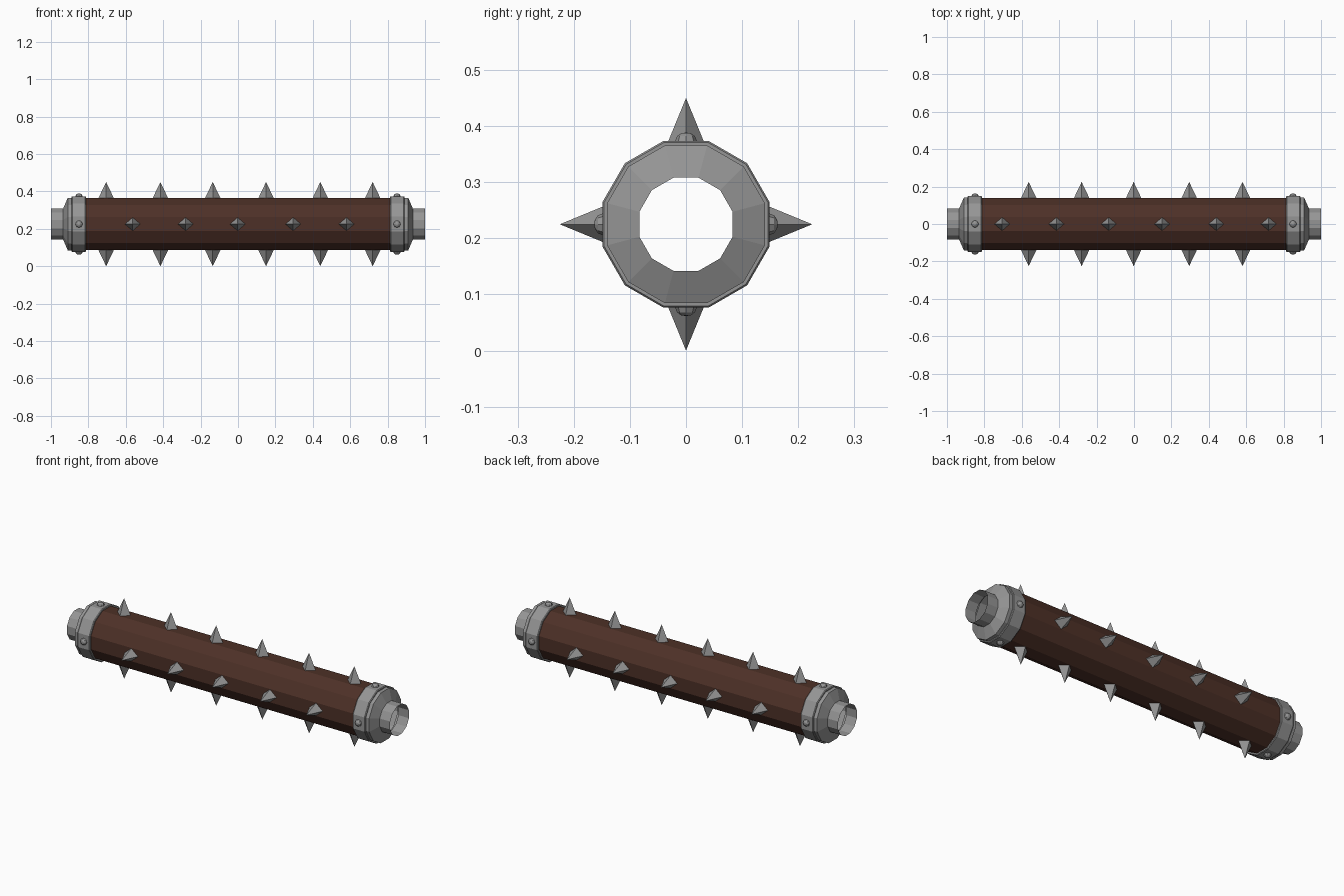
import bpy, math
from mathutils import Matrix, Vector

if "Cube" in bpy.data.objects:
    bpy.data.objects.remove(bpy.data.objects["Cube"])

CZ = 0.225      # axis height
N = 12          # sides of the log


def material(name, rgb):
    m = bpy.data.materials.new(name)
    m.diffuse_color = (*rgb, 1)
    m.use_nodes = True
    m.node_tree.nodes["Principled BSDF"].inputs["Base Color"].default_value = m.diffuse_color
    return m


WOOD = material("dark brown wood", (0.075, 0.03, 0.02))
IRON = material("grey iron", (0.30, 0.30, 0.30))


def make(name, verts, faces, mat):
    me = bpy.data.meshes.new(name)
    me.from_pydata(verts, [], faces)
    me.materials.append(mat)
    ob = bpy.data.objects.new(name, me)
    bpy.context.collection.objects.link(ob)
    return ob


def lathe_x(name, profile, mat, mirror=False):
    """Revolve (x, radius) points around the log axis, flats facing up."""
    s = -1 if mirror else 1
    verts = []
    for x, r in profile:
        for i in range(N):
            a = s * math.tau * (i + 0.5) / N
            verts.append((s * x, r * math.cos(a), CZ + r * math.sin(a)))
    faces = [(k * N + i, (k + 1) * N + i, (k + 1) * N + (i + 1) % N, k * N + (i + 1) % N)
             for k in range(len(profile) - 1) for i in range(N)]
    # order gives inward normals for +x profiles, so flip
    return make(name, verts, [f[::-1] for f in faces], mat)


def radial(name, x, turn, base, rings, sides, rx, ry, mat):
    """Pointed part standing out from the axis; rings = (scale, height), last = tip."""
    rot = Matrix.Rotation(turn, 4, 'X')
    org = Vector((x, 0, CZ))
    verts = []
    for sc, h in rings[:-1]:
        for i in range(sides):
            a = math.tau * i / sides
            p = Vector((rx * sc * math.cos(a), ry * sc * math.sin(a), base + h))
            verts.append(org + rot @ p)
    verts.append(org + rot @ Vector((0, 0, base + rings[-1][1])))
    tip, faces = len(verts) - 1, []
    for k in range(len(rings) - 2):
        for i in range(sides):
            j = (i + 1) % sides
            faces.append((k * sides + i, k * sides + j, (k + 1) * sides + j, (k + 1) * sides + i))
    last = (len(rings) - 2) * sides
    faces += [(last + i, last + (i + 1) % sides, tip) for i in range(sides)]
    return make(name, verts, faces, mat)


# wooden log, hollow
lathe_x("log", [(-0.83, 0.1435), (0.83, 0.1435)], WOOD)

# iron end caps: band, shoulder, bevel and open axle sleeve
cap = [(0.813, 0.143), (0.813, 0.151), (0.817, 0.154), (0.886, 0.154), (0.89, 0.151),
       (0.89, 0.1455), (0.91, 0.1455), (0.935, 0.086), (1.0, 0.086)]
for mirror, side in ((False, "right"), (True, "left")):
    lathe_x(side + "_end_cap", cap, IRON, mirror)
    for q in range(4):
        radial(f"{side}_rivet_{q}", -0.85 if mirror else 0.85, q * math.pi / 2, 0.147,
               [(1, 0), (0.8, 0.010), (0.4, 0.0155), (0, 0.0165)], 8, 0.02, 0.02, IRON)

# spikes: six along top and bottom, five along front and back
SIX = [-0.705, -0.415, -0.135, 0.15, 0.44, 0.72]
FIVE = [-0.563, -0.28, -0.002, 0.295, 0.58]
for q in range(4):
    for n, x in enumerate(FIVE if q % 2 else SIX):
        radial(f"spike_{q}_{n}", x, q * math.pi / 2, 0.135,
               [(1, 0), (0, 0.09)], 4, 0.043, 0.037, IRON)
